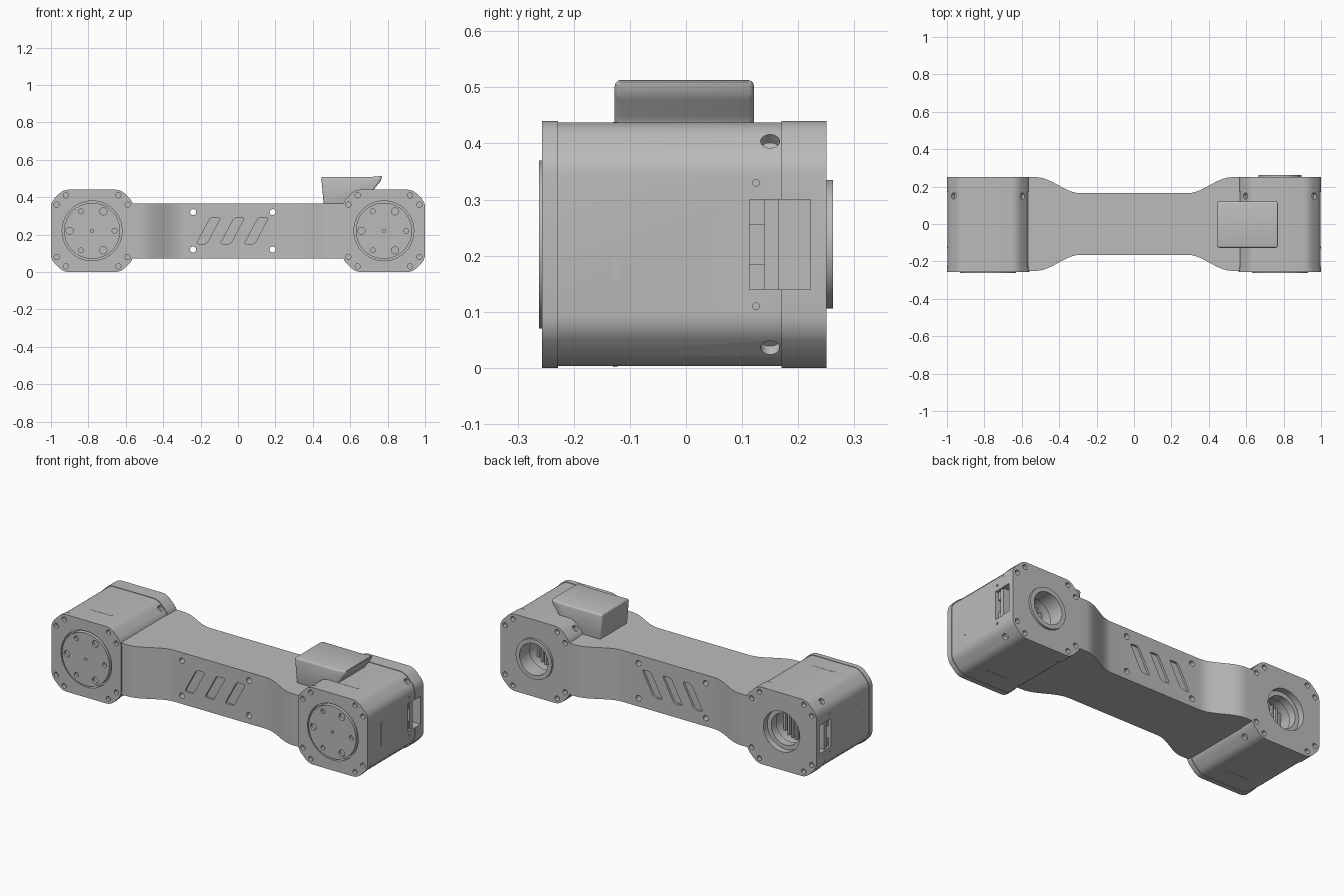
import bpy, bmesh, math
from mathutils import Matrix, Vector

if "Cube" in bpy.data.objects:
    bpy.data.objects.remove(bpy.data.objects["Cube"], do_unlink=True)

grey = bpy.data.materials.new("aluminium_grey")
grey.use_nodes = True
grey.diffuse_color = (0.5, 0.5, 0.5, 1)
grey.node_tree.nodes["Principled BSDF"].inputs["Base Color"].default_value = (0.5, 0.5, 0.5, 1)

HUB_X, HUB_Z = 0.78, 0.22
parts = []


def prism(bm, pts, a, b, axis="Y", rounding=0, all_edges=False):
    """Extrude a 2D outline along Y (outline in xz) or Z (outline in xy)."""
    def place(p, d):
        return (p[0], d, p[1]) if axis == "Y" else (p[0], p[1], d)
    lo = [bm.verts.new(place(p, a)) for p in pts]
    hi = [bm.verts.new(place(p, b)) for p in pts]
    n = len(pts)
    faces = [bm.faces.new(lo), bm.faces.new(hi[::-1])]
    for i in range(n):
        j = (i + 1) % n
        faces.append(bm.faces.new((lo[i], hi[i], hi[j], lo[j])))
    bmesh.ops.recalc_face_normals(bm, faces=faces)
    if rounding:
        edges = {e for f in faces for e in f.edges}
        if not all_edges:
            edges = {e for e in edges if e.verts[0].co.y != e.verts[1].co.y}
        bmesh.ops.bevel(bm, geom=list(edges), offset=rounding, segments=3,
                        profile=0.5, affect="EDGES")


def cylinder(bm, centre, radius, depth, direction=(0, 1, 0), sides=24):
    turn = Vector((0, 0, 1)).rotation_difference(Vector(direction)).to_matrix().to_4x4()
    bmesh.ops.create_cone(bm, cap_ends=True, segments=sides, radius1=radius, radius2=radius,
                          depth=depth, matrix=Matrix.Translation(centre) @ turn)


def box(bm, lo, hi):
    lo, hi = Vector(lo), Vector(hi)
    size = Vector([abs(c) for c in hi - lo])
    bmesh.ops.create_cube(bm, size=1, matrix=Matrix.Translation((lo + hi) / 2)
                          @ Matrix.Diagonal((*size, 1)))


def finish(name, bm, cutter=None):
    """Turn a bmesh into an object, optionally carving a cutter from it."""
    def to_object(label, b):
        mesh = bpy.data.meshes.new(label)
        b.to_mesh(mesh)
        b.free()
        ob = bpy.data.objects.new(label, mesh)
        bpy.context.collection.objects.link(ob)
        return ob
    ob = to_object(name, bm)
    ob.data.materials.append(grey)
    if cutter:
        tool = to_object("cutter", cutter)
        tool.hide_render = True
        mod = ob.modifiers.new("carve", "BOOLEAN")
        mod.operation, mod.solver, mod.object = "DIFFERENCE", "EXACT", tool
        mod.use_self = True
        bpy.context.view_layer.update()
        carved = bpy.data.meshes.new_from_object(
            ob.evaluated_get(bpy.context.evaluated_depsgraph_get()))
        ob.modifiers.clear()
        ob.data = carved
        bpy.data.objects.remove(tool, do_unlink=True)
    parts.append(ob)
    return ob


def octagon(cx, half, chamfer):
    k = half - chamfer
    ring = [(half, -k), (half, k), (k, half), (-k, half),
            (-half, k), (-half, -k), (-k, -half), (k, -half)]
    return [(cx + x, HUB_Z + z) for x, z in ring]


def bolt_circle(bm, cx, y, depth):
    for sx in (-1, 1):
        for sz in (-1, 1):
            for a, b in ((0.14, 0.19), (0.19, 0.14)):
                cylinder(bm, (cx + sx * a, y, HUB_Z + sz * b), 0.014, depth)


def motor(side):
    cx, tag = side * HUB_X, "left" if side > 0 else "right"
    outer = cx + side * HUB_Z
    slot_lo, slot_hi = HUB_Z - 0.08, HUB_Z + 0.08

    # Front cap with bolt holes and an opening for the output disc
    bm, cut = bmesh.new(), bmesh.new()
    prism(bm, octagon(cx, 0.22, 0.066), -0.257, -0.228, rounding=0.025)
    cylinder(cut, (cx, -0.24, HUB_Z), 0.16, 0.1, sides=64)
    bolt_circle(cut, cx, -0.257, 0.04)
    finish(tag + "_front_cap", bm, cut)

    # Output disc with alternating screw holes
    bm, cut = bmesh.new(), bmesh.new()
    cylinder(bm, (cx, -0.24, HUB_Z), 0.15, 0.044, sides=64)
    for i in range(6):
        a = i * math.pi / 3
        cylinder(cut, (cx + 0.12 * math.cos(a), -0.262, HUB_Z + 0.12 * math.sin(a)),
                 0.019 if i % 2 else 0.013, 0.03)
    cylinder(cut, (cx, -0.262, HUB_Z), 0.008, 0.03)
    finish(tag + "_output_disc", bm, cut)

    # Motor housing with rear pocket, socket slot and corner screw bores
    bm, cut = bmesh.new(), bmesh.new()
    prism(bm, octagon(cx, 0.217, 0.066), -0.23, 0.172, rounding=0.025)
    cylinder(cut, (cx, 0.14, HUB_Z), 0.1, 0.1, sides=48)
    box(cut, (outer - side * 0.05, 0.113, slot_lo), (outer + side * 0.02, 0.2, slot_hi))
    for sx in (-1, 1):
        for sz in (-1, 1):
            cylinder(cut, (cx + sx * 0.187, 0.15, HUB_Z + sz * 0.187), 0.017, 0.05, (sx, 0, sz))
    for sz in (-0.11, 0.11):
        cylinder(cut, (outer, 0.125, HUB_Z + sz), 0.006, 0.03, (1, 0, 0))
    finish(tag + "_motor_housing", bm, cut)

    # Rear flange with open centre and cable notch
    bm, cut = bmesh.new(), bmesh.new()
    prism(bm, octagon(cx, 0.22, 0.066), 0.17, 0.25, rounding=0.025)
    cylinder(cut, (cx, 0.21, HUB_Z), 0.115, 0.2, sides=48)
    box(cut, (outer - side * 0.05, 0.1, slot_lo), (outer + side * 0.02, 0.222, slot_hi))
    bolt_circle(cut, cx, 0.25, 0.05)
    finish(tag + "_rear_flange", bm, cut)

    # Rear bearing ring, proud of the flange on one end and sunk on the other
    bm, cut = bmesh.new(), bmesh.new()
    front, back = (0.17, 0.262) if side > 0 else (0.17, 0.215)
    cylinder(bm, (cx, (front + back) / 2, HUB_Z), 0.1145, back - front, sides=48)
    cylinder(cut, (cx, 0.2, HUB_Z), 0.09, 0.3, sides=48)
    finish(tag + "_bearing_ring", bm, cut)

    # Cooling ribs at the bottom of the pocket
    bm = bmesh.new()
    for i in range(-3, 4):
        x, h = cx + i * 0.024, math.sqrt(0.095 ** 2 - (i * 0.024) ** 2)
        box(bm, (x - 0.006, 0.085, HUB_Z - h), (x + 0.006, 0.12, HUB_Z + h))
    finish(tag + "_pocket_ribs", bm)

    # Cable socket inside the slot
    bm = bmesh.new()
    box(bm, (outer - side * 0.055, 0.14, slot_lo), (outer - side * 0.012, 0.165, slot_hi))
    for z in (slot_lo, slot_hi - 0.045):
        box(bm, (outer - side * 0.055, 0.113, z), (outer - side * 0.02, 0.14, z + 0.045))
    finish(tag + "_cable_socket", bm)

    # Thin ridges on the outer, upper and lower housing faces
    bm = bmesh.new()
    box(bm, (outer - side * 0.01, -0.132, HUB_Z - 0.065), (outer - side * 0.001, -0.12, HUB_Z + 0.065))
    for z in (0.002, 0.432):
        box(bm, (cx - 0.07, -0.13, z), (cx + 0.07, -0.122, z + 0.006))
    finish(tag + "_housing_ridges", bm)


for s in (-1, 1):
    motor(s)

# Connecting arm: narrow waist blending into wide ends
def half_width(x):
    t = min(max((abs(x) - 0.29) / 0.23, 0), 1)
    return 0.165 + 0.085 * t * t * (3 - 2 * t)

right_xs = [0.29 + 0.23 * i / 12 for i in range(13)] + [0.575]
xs = [-x for x in reversed(right_xs)] + right_xs
outline = [(x, -half_width(x)) for x in xs] + [(x, half_width(x)) for x in reversed(xs)]
bm, cut = bmesh.new(), bmesh.new()
prism(bm, outline, 0.073, 0.367, axis="Z")

# Arm through-holes and slanted shallow recesses on both faces
for x in (-0.24, 0.185):
    for z in (0.12, 0.32):
        cylinder(cut, (x, 0, z), 0.016, 0.6)
for x in (-0.158, -0.03, 0.098):
    slot = [(x - 0.065, 0.15), (x - 0.01, 0.15), (x + 0.065, 0.29), (x + 0.01, 0.29)]
    for y in (-0.165, 0.165):
        prism(cut, slot, y - 0.012, y + 0.012, rounding=0.012)
finish("connecting_arm", bm, cut)

# Cover box on the upper face of one end
bm = bmesh.new()
cover = [(0.445, 0.508), (0.7, 0.507), (0.772, 0.514), (0.762, 0.485),
         (0.725, 0.44), (0.705, 0.36), (0.458, 0.36)]
prism(bm, cover, -0.127, 0.121, rounding=0.01, all_edges=True)
finish("cover_box", bm)

# Smooth shading with crisp edges
bpy.ops.object.select_all(action="DESELECT")
for ob in parts:
    ob.select_set(True)
bpy.context.view_layer.objects.active = parts[0]
bpy.ops.object.shade_smooth_by_angle(angle=math.radians(30))
